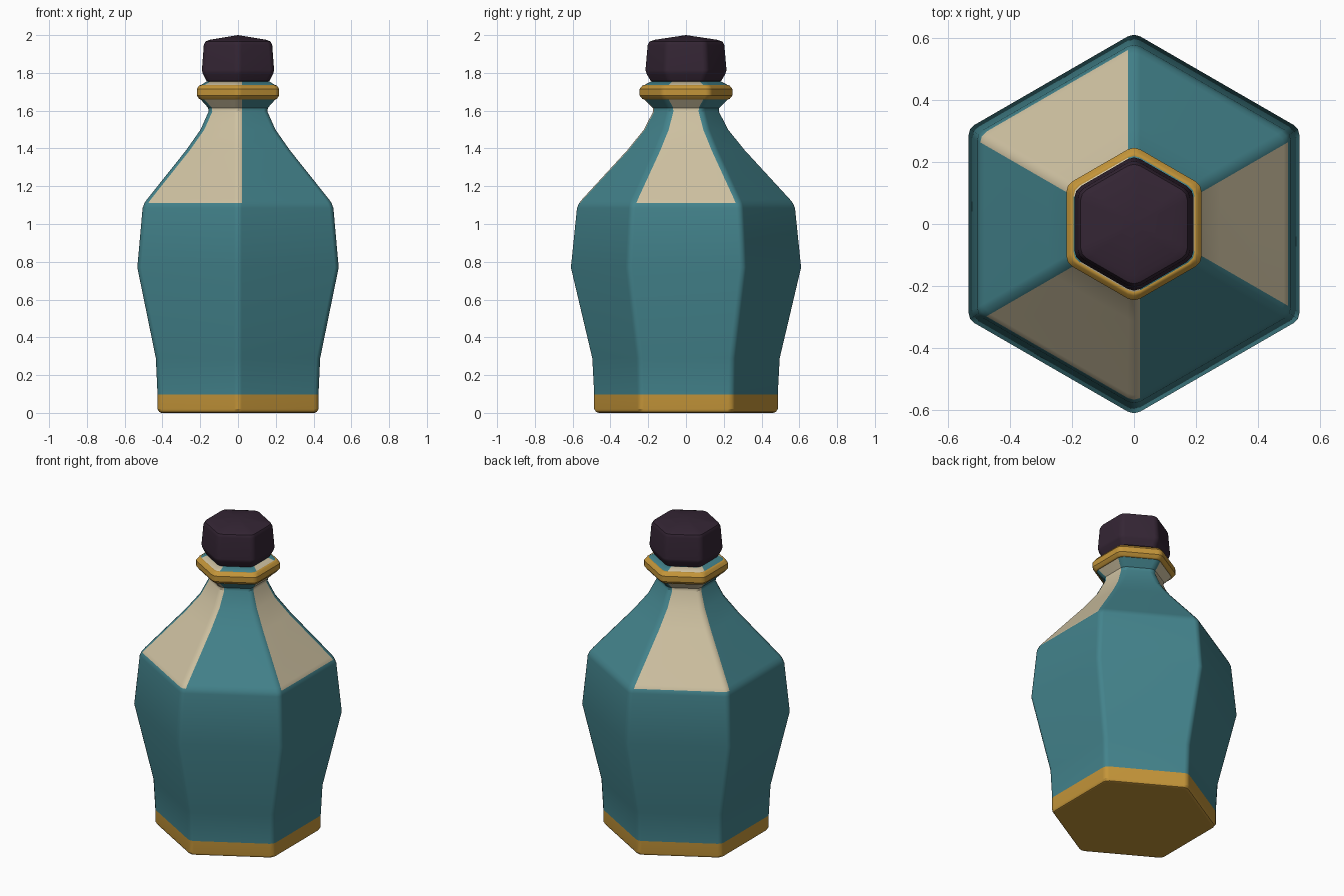
import bpy, math
from mathutils import Vector

if "Cube" in bpy.data.objects:
    bpy.data.objects.remove(bpy.data.objects["Cube"])


def material(name, rgb):
    lin = [((c / 255 + 0.055) / 1.055) ** 2.4 for c in rgb]
    m = bpy.data.materials.new(name)
    m.diffuse_color = (*lin, 1)
    m.use_nodes = True
    m.node_tree.nodes["Principled BSDF"].inputs["Base Color"].default_value = m.diffuse_color
    return m


teal = material("teal glass", (67, 131, 140))
cream = material("cream panel", (206, 193, 161))
gold = material("gold trim", (196, 149, 57))
dark = material("dark stopper", (52, 37, 52))


def hex_ring(z, a, t=0.023):
    """Hexagon of apothem a with each corner rounded by two segments."""
    pts = []
    r = t / math.tan(math.radians(30))
    centre = (a - r) / math.cos(math.radians(30))
    for k in range(6):
        corner = math.radians(30 + 60 * k)
        for d in (-30, 0, 30):
            ang = corner + math.radians(d)
            pts.append((centre * math.cos(corner) + r * math.cos(ang),
                        centre * math.sin(corner) + r * math.sin(ang), z))
    return pts


def loft(name, rows, mats, rule=None, t=0.023, peak=None):
    """Stack hexagonal rings (height, apothem); rule(side, height) picks the colour."""
    verts, faces, slots = [], [], []
    for z, a in rows:
        verts += hex_ring(z, a, t)
    n = 18
    for i in range(len(rows) - 1):
        mid = (rows[i][0] + rows[i + 1][0]) / 2
        for j in range(n):
            k = (j + 1) % n
            faces.append((i * n + j, i * n + k, (i + 1) * n + k, (i + 1) * n + j))
            slots.append(rule(j, mid) if rule else 0)
    top = (len(rows) - 1) * n
    faces.append(tuple(reversed(range(n))))
    slots.append(rule(0, 0) if rule else 0)
    if peak is None:
        faces.append(tuple(range(top, top + n)))
        slots.append(0)
    else:
        verts.append((0, 0, peak))
        for j in range(n):
            faces.append((top + j, top + (j + 1) % n, len(verts) - 1))
            slots.append(0)
    me = bpy.data.meshes.new(name)
    me.from_pydata([Vector(v) for v in verts], [], faces)
    for m in mats:
        me.materials.append(m)
    for p, s in zip(me.polygons, slots):
        p.material_index = s
    ob = bpy.data.objects.new(name, me)
    bpy.context.collection.objects.link(ob)
    bpy.ops.object.select_all(action='DESELECT')
    ob.select_set(True)
    bpy.context.view_layer.objects.active = ob
    bpy.ops.object.shade_smooth_by_angle(angle=math.radians(32))
    wn = ob.modifiers.new("flat panels", 'WEIGHTED_NORMAL')
    wn.keep_sharp = True
    return ob


# Bottle: gold foot, teal sides, every other shoulder panel cream
CREAM_SIDES = {5, 11, 17, 6, 7, 12, 13}


def bottle_colour(side, z):
    if z < 0.1:
        return 2
    return 1 if z > 1.111 and side in CREAM_SIDES else 0


loft("bottle", [
    (0, 0.405), (0.006, 0.418), (0.02, 0.426), (0.098, 0.426), (0.29, 0.435),
    (0.77, 0.533), (1.085, 0.505), (1.111, 0.495), (1.13, 0.482),
    (1.39, 0.275), (1.5, 0.198), (1.595, 0.156), (1.615, 0.158),
    (1.66, 0.198), (1.735, 0.198), (1.755, 0.165)],
    [teal, cream, gold], bottle_colour)

# Gold collar band around the lip
loft("collar_band", [
    (1.658, 0.196), (1.663, 0.206), (1.68, 0.218), (1.715, 0.218),
    (1.732, 0.206), (1.737, 0.196)], [gold])

# Faceted stopper with a shallow peak
loft("stopper", [
    (1.752, 0.155), (1.758, 0.167), (1.795, 0.186), (1.815, 0.191),
    (1.948, 0.181), (1.966, 0.172), (1.975, 0.15)], [dark], peak=2.0)
